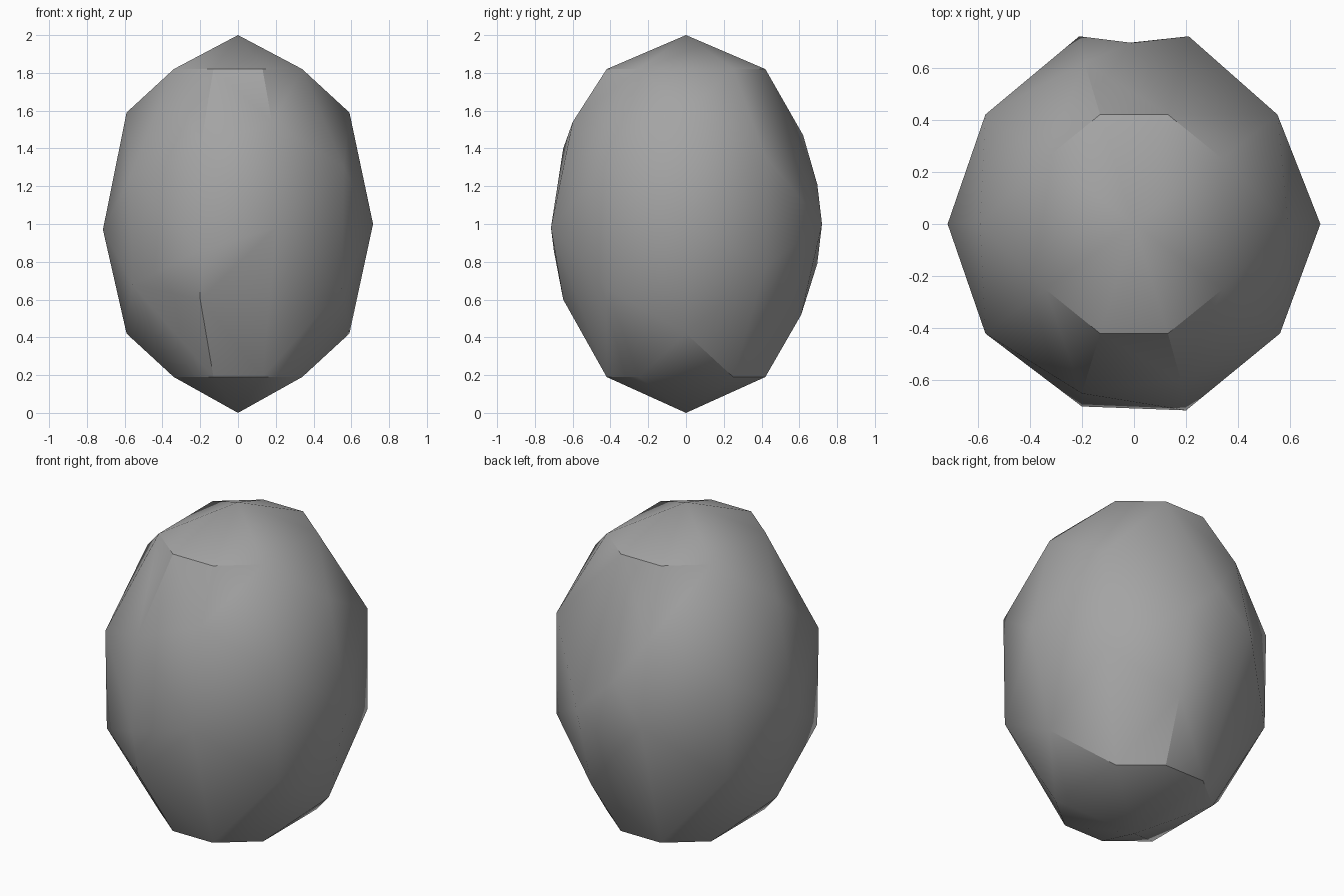
import bpy, bmesh, math

cube = bpy.data.objects.get("Cube")
if cube:
    bpy.data.objects.remove(cube, do_unlink=True)

stone = bpy.data.materials.new("stone grey")
stone.use_nodes = True
colour = (0.37, 0.37, 0.37, 1)
stone.diffuse_color = colour
stone.node_tree.nodes["Principled BSDF"].inputs["Base Color"].default_value = colour

bm = bmesh.new()


def points(*coords):
    return [bm.verts.new(c) for c in coords]


# Shallow end caps: a tip and a ring of eight corners
for tip, rim in ((2, 1.82), (0, 0.19)):
    points((0, 0, tip))
    for sx in (-1, 1):
        for sy in (-1, 1):
            points((sx * 0.13, sy * 0.42, rim), (sx * 0.34, sy * 0.25, rim))

# Side columns
for s, mid in ((1, 1.0), (-1, 0.97)):
    points((s * 0.59, 0, 1.59), (s * 0.715, 0, mid), (s * 0.59, 0, 0.42))

# Diagonal columns
points((0.56, -0.42, 1.30), (0.55, -0.42, 0.66),
       (0.55, 0.42, 1.36), (0.55, 0.42, 0.77),
       (-0.57, -0.42, 1.25), (-0.56, -0.42, 0.68),
       (-0.57, 0.42, 1.25), (-0.56, 0.42, 0.68))

# Irregular front corners
points((0.18, -0.60, 1.54), (0.20, -0.715, 0.98),
       (-0.20, -0.65, 1.40), (-0.20, -0.70, 0.86), (-0.20, -0.65, 0.60))

# Irregular back corners
points((-0.19, 0.62, 1.47), (0.19, 0.61, 0.52))
ridge = points((-0.21, 0.72, 1.0), (0.21, 0.72, 1.0))
points((-0.01, 0.695, 1.21), (-0.02, 0.695, 0.79))

# Faceted skin, with a slight dent at the back
bmesh.ops.convex_hull(bm, input=bm.verts[:])
dent = bm.edges.get(ridge)
if dent:
    bmesh.ops.rotate_edges(bm, edges=[dent], use_ccw=False)
bmesh.ops.recalc_face_normals(bm, faces=bm.faces[:])

mesh = bpy.data.meshes.new("faceted_stone")
bm.to_mesh(mesh)
bm.free()
mesh.materials.append(stone)
obj = bpy.data.objects.new("faceted_stone", mesh)
bpy.context.collection.objects.link(obj)
bpy.context.view_layer.objects.active = obj
obj.select_set(True)
bpy.ops.object.shade_smooth_by_angle(angle=math.radians(30))
